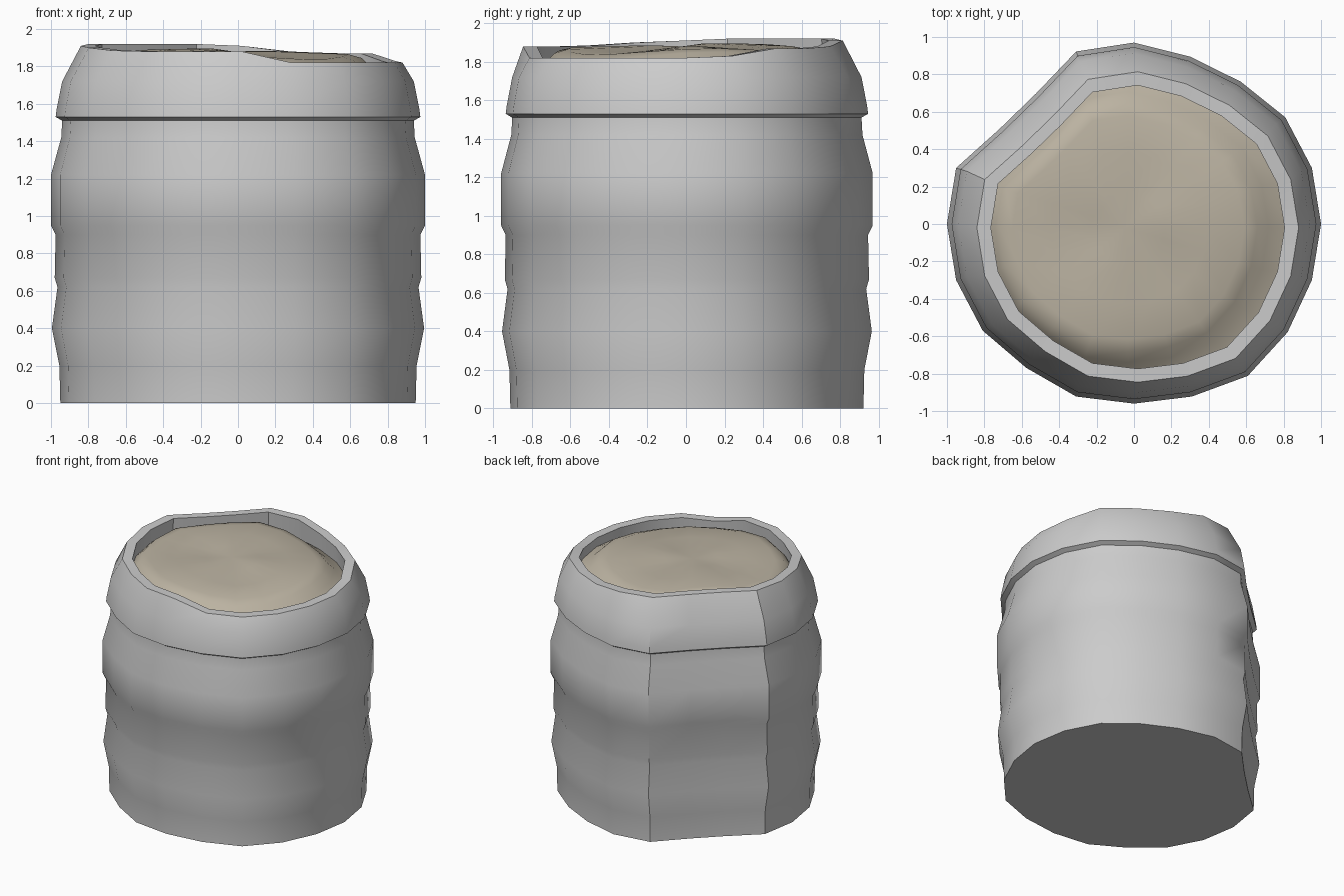
import bpy, bmesh, math

if "Cube" in bpy.data.objects:
    bpy.data.objects.remove(bpy.data.objects["Cube"])

N = 20
# outline factor for each 18 degree step: flattened at the back left, bulging at the front right
OUTLINE = [1, 1, 1, .97, .97, 1, 1, .89, .89, 1, 1, 1, 1, .98, 1, .99, 1, 1.035, 1.015, 1]
# height of the open mouth around the sack: sagging at the front right
MOUTH_Z = [1.82, 1.83, 1.87, 1.87, 1.88, 1.91, 1.92, 1.92, 1.92, 1.92,
           1.91, 1.90, 1.885, 1.88, 1.88, 1.88, 1.82, 1.82, 1.82, 1.82]


def ring(bm, r, z, cx=0.0, cy=0.0, outline=True):
    """Add one loop of vertices; z is a number or a function of the step index."""
    loop = []
    for i in range(N):
        a = math.tau * i / N
        f = r * (OUTLINE[i] if outline else 1)
        h = z(i) if callable(z) else z
        loop.append(bm.verts.new((cx + f * math.cos(a), cy + .97 * f * math.sin(a), h)))
    return loop


def skin(bm, loops):
    for a, b in zip(loops, loops[1:]):
        for i in range(N):
            j = (i + 1) % N
            bm.faces.new((a[i], a[j], b[j], b[i]))


def finish(bm, name, angle):
    me = bpy.data.meshes.new(name)
    bm.normal_update()
    bm.to_mesh(me)
    bm.free()
    ob = bpy.data.objects.new(name, me)
    bpy.context.collection.objects.link(ob)
    bpy.ops.object.select_all(action='DESELECT')
    bpy.context.view_layer.objects.active = ob
    ob.select_set(True)
    bpy.ops.object.shade_smooth_by_angle(angle=math.radians(angle))
    return ob


# sack cloth: bulging wall, overhanging rolled cuff, flat lip and inner wall
bm = bmesh.new()
profile = [(.95, 0), (.955, .2), (.995, .4), (.965, .62), (.98, .67), (.975, .9),
           (1, .95), (1, 1.22), (.945, 1.42), (.94, 1.51), (.975, 1.53), (.97, 1.57),
           (.94, 1.72)]
loops = [ring(bm, r, z) for r, z in profile]
mouth = lambda i: MOUTH_Z[i]
loops.append(ring(bm, .86, mouth, .02, -.02))
loops.append(ring(bm, .785, mouth, .02, -.02))
loops.append(ring(bm, .80, lambda i: MOUTH_Z[i] - .2, .02, -.02))
skin(bm, loops)
bm.faces.new(loops[0][::-1])
finish(bm, "sack", 35)

# heap of contents: gently lumpy mound that rolls over near its edge
bm = bmesh.new()
heap = [(.82, 1.73, 0), (.75, 1.79, .015), (.69, 1.845, .02), (.62, 1.865, .014),
        (.42, 1.872, .012), (.2, 1.88, .008)]


def lumpy(z, amp):
    # slopes down slightly to the right, with two sets of lumps
    return lambda i: z + amp * (math.sin(3 * math.tau * i / N + 1)
                                - math.cos(math.tau * i / N + .6))


loops = [ring(bm, r, lumpy(z, k), .02 - .05 * (k > 0), -.02) for r, z, k in heap]
skin(bm, loops)
peak = bm.verts.new((-.05, -.02, 1.88))
for i in range(N):
    bm.faces.new((loops[-1][i], loops[-1][(i + 1) % N], peak))
contents = finish(bm, "contents", 60)
mat = bpy.data.materials.new("grain")
mat.diffuse_color = (.50, .45, .36, 1)
mat.use_nodes = True
mat.node_tree.nodes["Principled BSDF"].inputs["Base Color"].default_value = mat.diffuse_color
contents.data.materials.append(mat)
